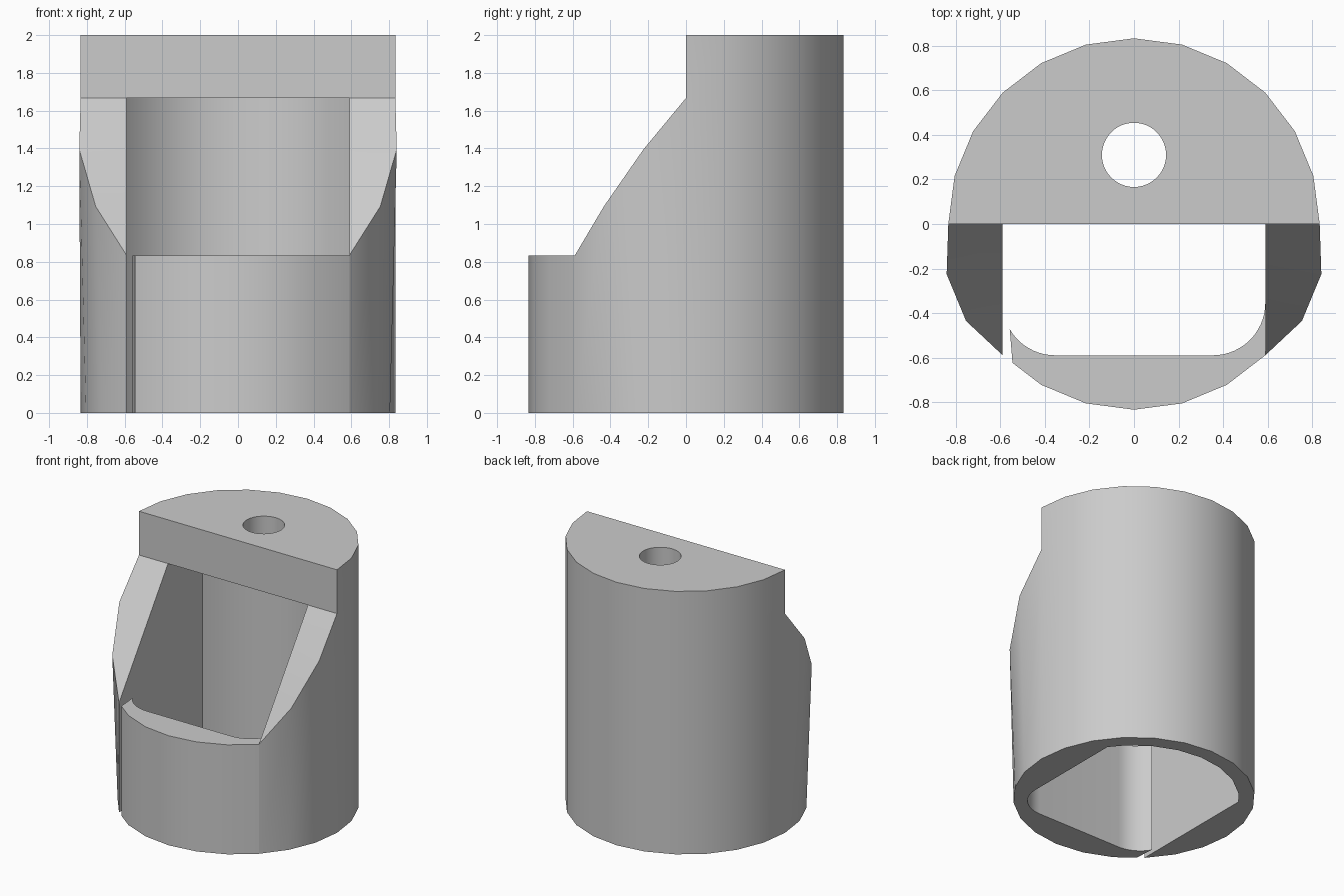
import bpy
import bmesh
from math import sin, cos, radians, pi

cube = bpy.data.objects.get("Cube")
if cube:
    bpy.data.objects.remove(cube)

R = 0.833            # outer radius
R_IN = 0.722         # back wall of the cavity
HALF = R * cos(pi / 4)   # half width of the cavity
TOP, CEIL, SILL = 2.0, 1.667, 0.833
HOLE_Y, HOLE_R = 0.31, 0.144

grey = bpy.data.materials.new("light_grey")
grey.use_nodes = True
grey.diffuse_color = (0.6, 0.6, 0.6, 1)
grey.node_tree.nodes["Principled BSDF"].inputs["Base Color"].default_value = (0.6, 0.6, 0.6, 1)


class Builder:
    """Collects faces with shared vertices and turns them into an object."""

    def __init__(self):
        self.bm = bmesh.new()
        self.cache = {}

    def vert(self, p):
        key = tuple(round(c, 4) + 0.0 for c in p)
        if key not in self.cache:
            self.cache[key] = self.bm.verts.new(key)
        return self.cache[key]

    def face(self, *points):
        verts = list(dict.fromkeys(self.vert(p) for p in points))
        if len(verts) > 2:
            self.bm.faces.new(verts)

    def finish(self, name):
        bmesh.ops.recalc_face_normals(self.bm, faces=self.bm.faces)
        mesh = bpy.data.meshes.new(name)
        self.bm.to_mesh(mesh)
        self.bm.free()
        mesh.materials.append(grey)
        obj = bpy.data.objects.new(name, mesh)
        bpy.context.collection.objects.link(obj)
        bpy.ops.object.select_all(action="DESELECT")
        obj.select_set(True)
        bpy.context.view_layer.objects.active = obj
        bpy.ops.object.shade_smooth_by_angle(angle=radians(30))


def polar(r, deg, cx=0, cy=0):
    return (cx + r * cos(radians(deg)), cy + r * sin(radians(deg)))


def at(p, z):
    return (p[0], p[1], z)


# Housing: wall sections running from one cheek tip round the back to the other
CHEEK = {-15: (0.87, 1.395), -30: (0.87, 1.093), -45: (R, SILL)}


def station(deg):
    """Outer and inner wall points: outer low, outer high, inner low, inner high."""
    fold = deg if deg <= 90 else 180 - deg
    r_high, z_high = CHEEK.get(fold, (R, CEIL))
    low, high = polar(R, deg), polar(r_high, deg)
    if fold > 30:
        inner = polar(R_IN, deg)
    else:
        inner = (HALF if deg < 90 else -HALF, low[1])
    z_in = CEIL + min(0, low[1]) / HALF * (CEIL - SILL)
    return at(low, 0), at(high, z_high), at(inner, 0), at(inner, z_in)


body = Builder()
angles = list(range(-45, 226, 15))
for a, b in zip(angles, angles[1:]):
    (ol, oh, il, ih), (ol2, oh2, il2, ih2) = station(a), station(b)
    body.face(ol, ol2, oh2, oh)          # outside
    body.face(il, ih, ih2, il2)          # cavity wall
    body.face(ol, il, il2, ol2)          # underside
    if 0 <= a and b <= 180:
        body.face(oh, oh2, at(oh2, TOP), at(oh, TOP))   # cap rim
    else:
        body.face(oh, oh2, ih2, ih)      # sloping cheek edge

# Cap top and cavity ceiling, each in two halves around the hole
for start, step in ((0, 15), (180, -15)):
    arc = [start + step * i for i in range(7)]
    sign = 1 if step > 0 else -1
    hole = [polar(HOLE_R, 90 - sign * 7.5 * i, 0, HOLE_Y) for i in range(25)]
    body.face(*[at(p, TOP) for p in [(0, 0)] + [polar(R, d) for d in arc] + hole])
    body.face(*[at(p, CEIL) for p in [(0, 0)] + [station(d)[3] for d in arc] + hole])
    for p, q in zip(hole, hole[1:]):
        body.face(at(p, CEIL), at(q, CEIL), at(q, TOP), at(p, TOP))

# Cap front face
body.face((R, 0, TOP), (0, 0, TOP), (-R, 0, TOP), (-R, 0, CEIL), (-HALF, 0, CEIL),
          (0, 0, CEIL), (HALF, 0, CEIL), (R, 0, CEIL))
body.finish("housing")

# Front lip with rounded inner corners and a narrow slot at its right end
FILLET = 0.235
centre = HALF - FILLET
outline = [polar(R, d) for d in range(-45, -121, -15)] + [(-0.545, -0.623)]
outline += [polar(FILLET, d, -centre, -centre) for d in range(210, 271, 6)]
outline += [polar(FILLET, d, centre, -centre) for d in range(270, 361, 6)]
lip = Builder()
for z in (0, SILL):
    lip.face(*[at(p, z) for p in outline])
for p, q in zip(outline, outline[1:] + outline[:1]):
    lip.face(at(p, 0), at(q, 0), at(q, SILL), at(p, SILL))
lip.finish("front_lip")
